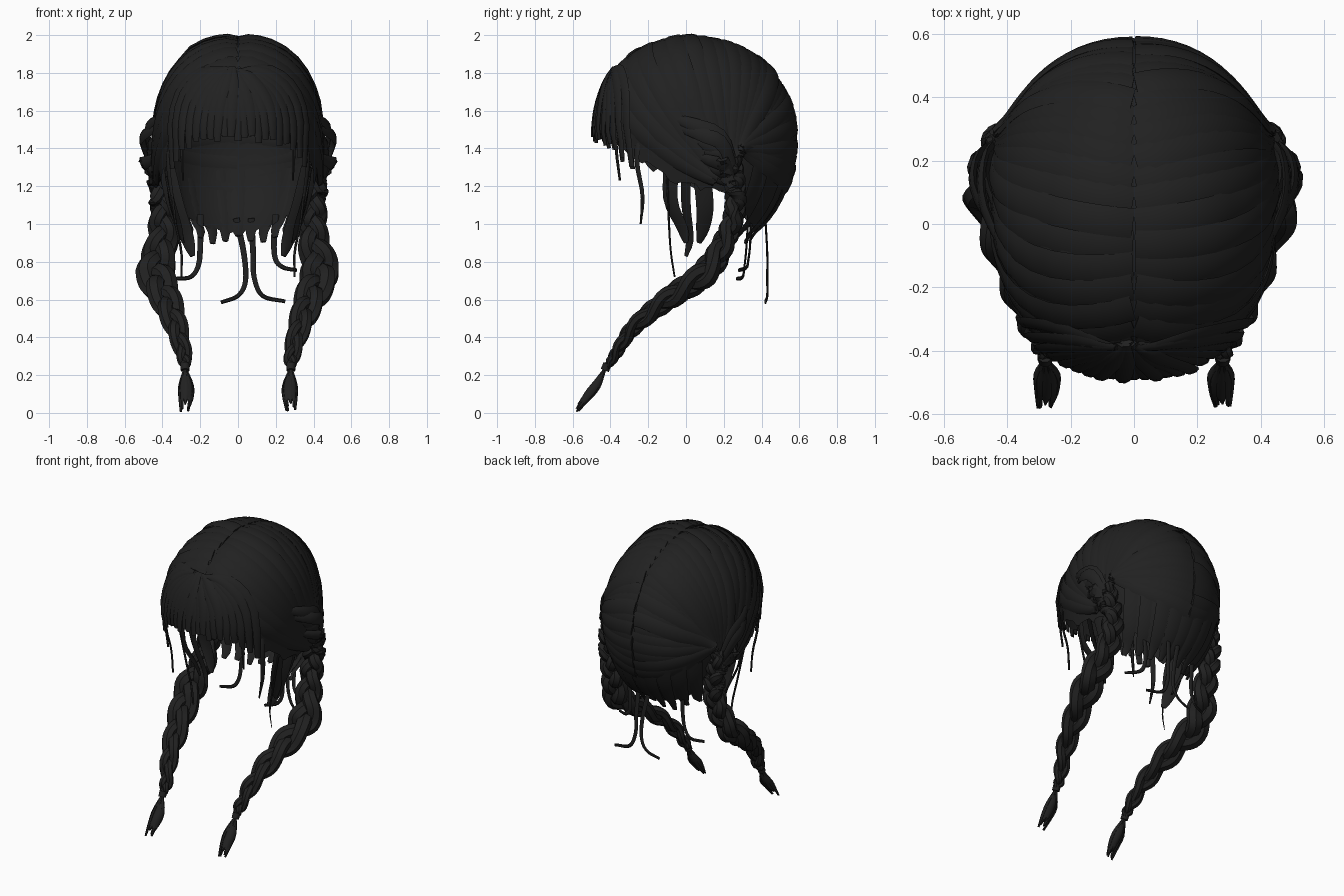
import bpy, bmesh, math, random
from mathutils import Vector as V

if "Cube" in bpy.data.objects:
    bpy.data.objects.remove(bpy.data.objects["Cube"])

random.seed(4)
black = bpy.data.materials.new("soft black hair")
black.diffuse_color = (0.015, 0.015, 0.015, 1)
black.use_nodes = True
black.node_tree.nodes["Principled BSDF"].inputs["Base Color"].default_value = black.diffuse_color
C = V((0, 0.05, 1.45))          # centre of the head


def interp(table, k):
    for (a, u), (b, w) in zip(table, table[1:]):
        if k <= b:
            return u + (w - u) * max(0, (k - a) / (b - a))
    return table[-1][1]


def on_head(d, off=0.0):
    """Point on the rounded head shape in direction d, lifted by off."""
    d = d.normalized()
    rz = 0.54 if d.z > 0 else 0.6
    p = 2.35 if d.y < 0 and d.z > 0 else 2.15
    s = abs(d.x / 0.435)**p + abs(d.y / 0.525)**p + abs(d.z / rz)**p
    pt = C + d * (s**(-1 / p) + off)
    if d.z > 0:                 # shallow dip along the parting
        pt.z -= 0.014 * math.exp(-(pt.x / 0.035)**2)
    return pt


def spline(ctrl, n):
    """Catmull-Rom samples through the control points."""
    c = [V(p) for p in ctrl]
    c = [2 * c[0] - c[1]] + c + [2 * c[-1] - c[-2]]
    out = []
    for k in range(n + 1):
        f = k / n * (len(c) - 3)
        i = min(int(f), len(c) - 4)
        t = f - i
        a, b, d, e = c[i:i + 4]
        out.append(0.5 * (2 * b + (d - a) * t + (2 * a - 5 * b + 4 * d - e) * t * t
                          + (3 * b - a - 3 * d + e) * t**3))
    return out


def sweep(bm, pts, wide, thick, sides=6, face=None):
    """Sweep a flattened section along pts; wide and thick are functions of 0..1."""
    rings = []
    n = len(pts) - 1
    for i, p in enumerate(pts):
        t = (pts[min(i + 1, n)] - pts[max(i - 1, 0)]).normalized()
        up = face or (p - C)
        s = t.cross(up).normalized()
        u = s.cross(t)
        w, h = wide(i / n) / 2, thick(i / n) / 2
        rings.append([bm.verts.new(p + s * w * math.cos(a) + u * h * math.sin(a))
                      for a in (2 * math.pi * k / sides for k in range(sides))])
    for a, b in zip(rings, rings[1:]):
        for k in range(sides):
            j = (k + 1) % sides
            bm.faces.new((a[k], a[j], b[j], b[k]))
    bm.faces.new(rings[0][::-1])
    bm.faces.new(rings[-1])


def finish(bm, name):
    bmesh.ops.recalc_face_normals(bm, faces=bm.faces[:])
    me = bpy.data.meshes.new(name)
    bm.to_mesh(me)
    bm.free()
    me.materials.append(black)
    ob = bpy.data.objects.new(name, me)
    bpy.context.collection.objects.link(ob)
    ob.select_set(True)
    bpy.context.view_layer.objects.active = ob


# Scalp shell: open below, with a hem that rises over the face
HEM = [(0, 1.5), (25, 1.48), (45, 1.37), (75, 1.22), (95, 1.19),
       (115, 1.18), (132, 1.05), (150, 0.99), (180, 0.95)]
bm = bmesh.new()
cols, rows, grid = 96, 20, []
for i in range(cols):
    a = 2 * math.pi * i / cols
    deg = math.degrees(min(a, 2 * math.pi - a))
    hem = interp(HEM, deg) + random.uniform(-0.02, 0.02)
    ray = lambda e: V((math.sin(a) * math.cos(e), -math.cos(a) * math.cos(e), math.sin(e)))
    lo, hi = -1.5, 1.5
    for _ in range(30):
        mid = (lo + hi) / 2
        if on_head(ray(mid)).z < hem:
            lo = mid
        else:
            hi = mid
    grid.append([bm.verts.new(on_head(ray(1.55 + (lo - 1.55) * r / rows))) for r in range(rows + 1)])
for i in range(cols):
    g, h = grid[i], grid[(i + 1) % cols]
    for r in range(rows):
        bm.faces.new((g[r], g[r + 1], h[r + 1], h[r]))
bm.faces.new([g[0] for g in grid])
finish(bm, "scalp_shell")

# Combed locks: from the parting, round the head, into each braid root
bm = bmesh.new()
for side in (-1, 1):
    for k in range(24):
        f = k / 23
        b = math.radians(42 + 165 * f)
        start = V((0.008 * side, -math.cos(b), math.sin(b)))
        end = V((0.42 * side, 0.1 + 0.14 * min(1, f * 2), -0.22 + 0.17 * min(1, f * 1.6))).normalized()
        sag = max(0, 1 - f * 2.4)
        mid = (start + end) / 2 + V((0.3 * side * (1 - 0.4 * f), -0.28 * sag, -0.16 * sag))
        lift = random.uniform(-0.002, 0.012)
        pts = []
        for j in range(17):
            t = j / 16
            d = start * (1 - t)**2 + mid * 2 * t * (1 - t) + end * t * t
            pts.append(on_head(d, lift + 0.03 * t**6))
        sweep(bm, pts, lambda t: 0.095 * (1 - 0.45 * t**3), lambda t: 0.016 + 0.012 * t)
finish(bm, "combed_locks")

# Fringe: locks fanning from the front of the parting, longer towards the temples
bm = bmesh.new()
for k in range(21):
    f = k / 10 - 1
    x = 0.31 * f
    low = 1.43 + 0.035 * random.random() - 0.15 * abs(f)**4
    lift = random.uniform(0.01, 0.022)
    y = -0.45 + 0.18 * f * f
    ctrl = [(-0.02 + 0.05 * f, -0.38, 1.84 - 0.03 * abs(f)), (x * 0.55 - 0.01, y, 1.77 - 0.03 * abs(f)),
            (x * 0.95, y, 1.62), (x * 1.08, y, low)]
    pts = [on_head(p - C, lift) for p in spline(ctrl, 10)]
    sweep(bm, pts, lambda t: 0.03 + 0.03 * min(1, t * 3) - 0.025 * t**4, lambda t: 0.016)
finish(bm, "fringe")

# Loose strands: temple wisps, sideburn locks and thin flyaways
bm = bmesh.new()
for s in (-1, 1):
    for path, w in (
        ([(.27 * s, -.35, 1.55), (.295 * s, -.37, 1.42), (.29 * s, -.35, 1.23)], .025),
        ([(.35 * s, -.25, 1.5), (.37 * s, -.26, 1.33), (.35 * s, -.23, 1.15), (.33 * s, -.24, 1.0)], .032),
        ([(.38 * s, -.08, 1.3), (.35 * s, -.08, 1.12), (.31 * s, -.02, .98), (.29 * s, .0, .9)], .08),
        ([(.38 * s, .0, 1.3), (.33 * s, .0, 1.1), (.27 * s, .02, .93), (.24 * s, .0, .83)], .1),
        ([(.38 * s, .08, 1.3), (.33 * s, .1, 1.1), (.28 * s, .09, .98), (.25 * s, .07, .9)], .09),
        ([(.38 * s, -.1, 1.25), (.33 * s, -.09, 1.0), (.3 * s, -.08, .85), (.3 * s, -.06, .72)], .012),
    ):
        face = V((0.5 * s, -0.8, 0.1)) if w == .1 else None
        sweep(bm, spline(path, 10), lambda t: w * (1.05 - 0.75 * t**3), lambda t: 0.014, face=face)
finish(bm, "loose_side_strands")

# Nape: pointed locks hugging the head, and four curled hooks
bm = bmesh.new()
for k in range(9):
    x = -0.28 + 0.07 * k
    y = 0.42 - 1.6 * x * x
    lift = random.uniform(0, 0.008)
    ctrl = [(x * 1.25, y + 0.1, 1.3), (x * 1.1, y + 0.03, 1.1), (x * 0.95, y - 0.05, 0.96)]
    pts = [on_head(V(p) - C, lift) for p in spline(ctrl, 6)]
    pts.append(pts[-1] + V((0, -0.03, -0.02 - 0.05 * random.random())))
    sweep(bm, pts, lambda t: 0.09 - 0.06 * t**3, lambda t: 0.012)
finish(bm, "nape_locks")
bm = bmesh.new()
for path in ([(-.01, .42, 1.03), (.03, .43, .85), (.04, .43, .7), (0, .43, .62), (-.09, .42, .585)],
             [(.07, .42, 1.03), (.08, .43, .85), (.085, .43, .72), (.13, .43, .62), (.25, .42, .59)],
             [(-.2, .33, 1.05), (-.2, .32, .88), (-.21, .31, .78), (-.25, .3, .72), (-.33, .27, .71)],
             [(.2, .34, 1.05), (.19, .34, .9), (.2, .33, .81), (.24, .32, .77), (.31, .28, .755)]):
    sweep(bm, spline(path, 20), lambda t: 0.034 - 0.014 * t, lambda t: 0.012, face=V((0.05, 1, 0.05)))
finish(bm, "nape_hooks")

# Braids: three strands woven along a path, a tie, and a tuft
PATH = [(.42, .26, 1.36), (.41, .26, 1.22), (.395, .26, 1.08), (.4, .21, .92), (.435, .1, .74),
        (.38, -.1, .6), (.325, -.28, .45), (.285, -.38, .3), (.28, -.42, .24)]
HALF = [(0, .045), (.12, .07), (.36, .078), (.5, .1), (.63, .08), (.78, .055), (.92, .036), (1, .02)]
for s, label in ((-1, "left"), (1, "right")):
    n = 100
    base = spline([(x * s, y, z) for x, y, z in PATH], n)
    bm = bmesh.new()
    for strand in range(3):
        pts = []
        for i, p in enumerate(base):
            T = (base[min(i + 1, n)] - base[max(i - 1, 0)]).normalized()
            S = (V((1, 0, 0)) - T * T.x).normalized()
            N = T.cross(S)
            ph = 2 * math.pi * (i / n * 3.4 + strand / 3)
            h = interp(HALF, i / n)
            pts.append(p + S * h * 0.55 * math.sin(ph) + N * h * 0.36 * math.sin(2 * ph))
        sweep(bm, pts, lambda t: interp(HALF, t) * 1.1, lambda t: interp(HALF, t) * 0.85,
              sides=7, face=V((0, -0.6, 0.8)))
    finish(bm, label + "_braid")

    bm = bmesh.new()
    sweep(bm, spline([(.281 * s, -.415, .26), (.28 * s, -.43, .225)], 3),
          lambda t: 0.048, lambda t: 0.048, sides=10, face=V((0, -1, .3)))
    finish(bm, label + "_braid_tie")

    bm = bmesh.new()
    for k in range(8):
        a = 2 * math.pi * k / 8
        cx, cy = math.cos(a), math.sin(a)
        end = random.uniform(0.0, 0.05)
        r = 0.034
        pts = spline([(.28 * s, -.425, .24), ((.275 + r * cx) * s, -.475 + .02 * cy, .15),
                      ((.275 + r * cx) * s, -.52 + .02 * cy, .09),
                      ((.28 + .022 * cx) * s, -.58 + .012 * cy + end * 0.6, end + 0.006)], 8)
        sweep(bm, pts, lambda t: 0.008 + 0.03 * max(0, math.sin(math.pi * t)),
              lambda t: 0.014, face=V((cx * s, cy, 0.2)))
    finish(bm, label + "_braid_tuft")

# Gathered locks where the combed hair bulges out and enters each braid
bm = bmesh.new()
for s in (-1, 1):
    for k in range(7):
        z = 1.52 - 0.05 * k
        y = 0.04 + 0.03 * k
        out = 0.475 + 0.025 * math.sin(k * 1.9)
        pts = spline([(.40 * s, y - .14, z + .05), (out * s, y + .02, z),
                      (out * s, .2, z * .6 + .53), (.41 * s, .28, 1.18)], 10)
        sweep(bm, pts, lambda t: 0.03 + 0.05 * math.sin(math.pi * t), lambda t: 0.025)
finish(bm, "gathered_side_locks")

bpy.ops.object.shade_smooth_by_angle(angle=math.radians(40))
